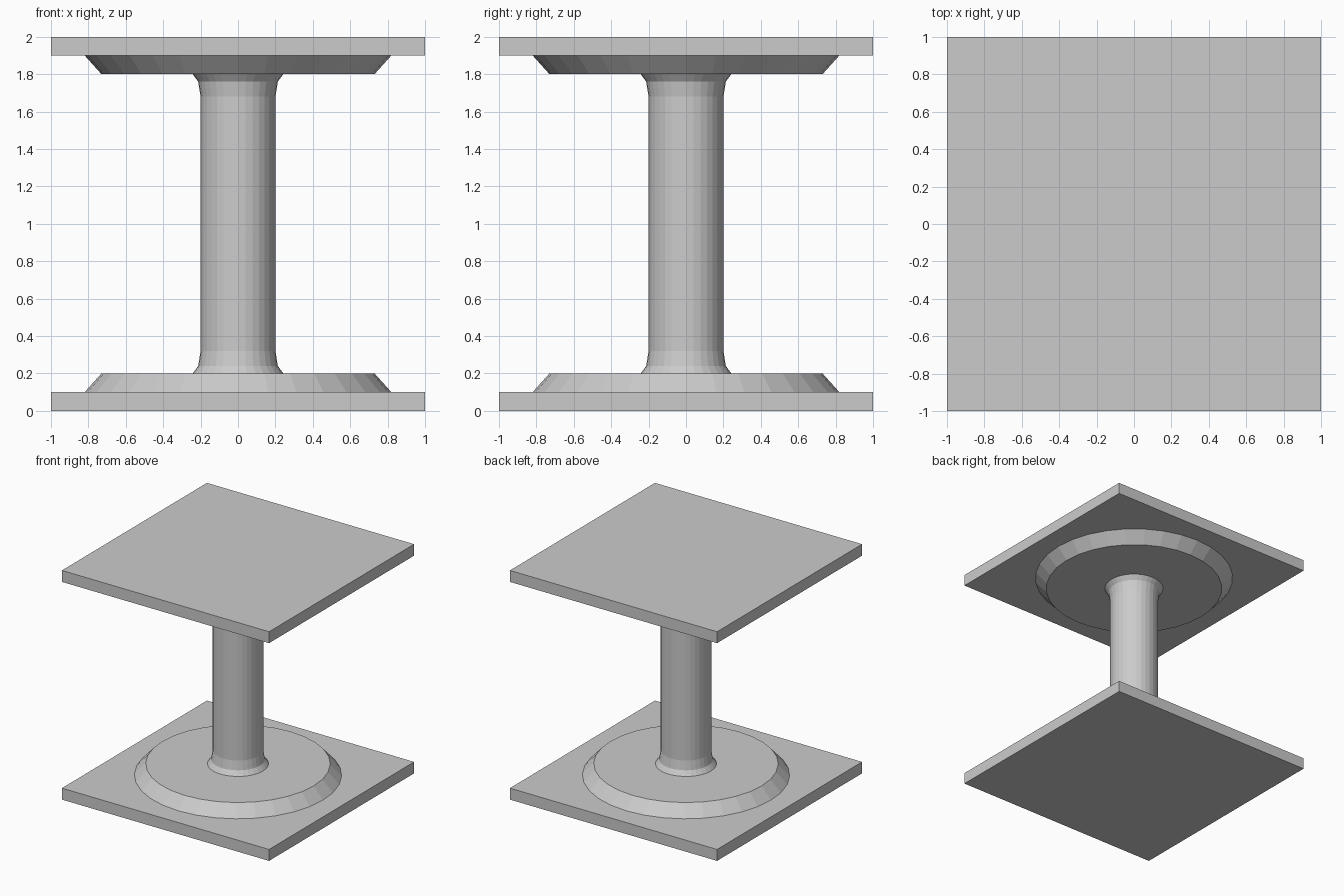
import bpy, bmesh, math

if "Cube" in bpy.data.objects:
    bpy.data.objects.remove(bpy.data.objects["Cube"])

SIDES = 32


def lathe(name, profile):
    """Closed faceted solid turned around z from (radius, height) points."""
    bm = bmesh.new()
    rings = []
    for r, z in profile:
        rings.append([bm.verts.new((r * math.cos(math.tau * i / SIDES),
                                    r * math.sin(math.tau * i / SIDES), z))
                      for i in range(SIDES)])
    for lower, upper in zip(rings, rings[1:]):
        for i in range(SIDES):
            j = (i + 1) % SIDES
            bm.faces.new((lower[i], lower[j], upper[j], upper[i]))
    bm.faces.new(rings[0][::-1])
    bm.faces.new(rings[-1])
    bmesh.ops.recalc_face_normals(bm, faces=bm.faces)
    mesh = bpy.data.meshes.new(name)
    bm.to_mesh(mesh)
    bm.free()
    obj = bpy.data.objects.new(name, mesh)
    bpy.context.collection.objects.link(obj)
    return obj


def plate(name, z):
    bpy.ops.mesh.primitive_cube_add(size=1, location=(0, 0, z))
    obj = bpy.context.object
    obj.name = name
    obj.scale = (2, 2, 0.1)
    bpy.ops.object.transform_apply(location=False, rotation=False, scale=True)


# Square plates at bottom and top
plate("base_plate", 0.05)
plate("top_plate", 1.95)

# Bevelled round discs, wide side against the plates
lathe("base_disc", [(0.82, 0.1), (0.73, 0.2)])
lathe("top_disc", [(0.73, 1.8), (0.82, 1.9)])

# Column flaring at both ends, upper half mirrored from the lower
lower = [(0.242, 0.2), (0.213, 0.24), (0.2, 0.32)]
lathe("column", lower + [(r, 2 - z) for r, z in reversed(lower)])
